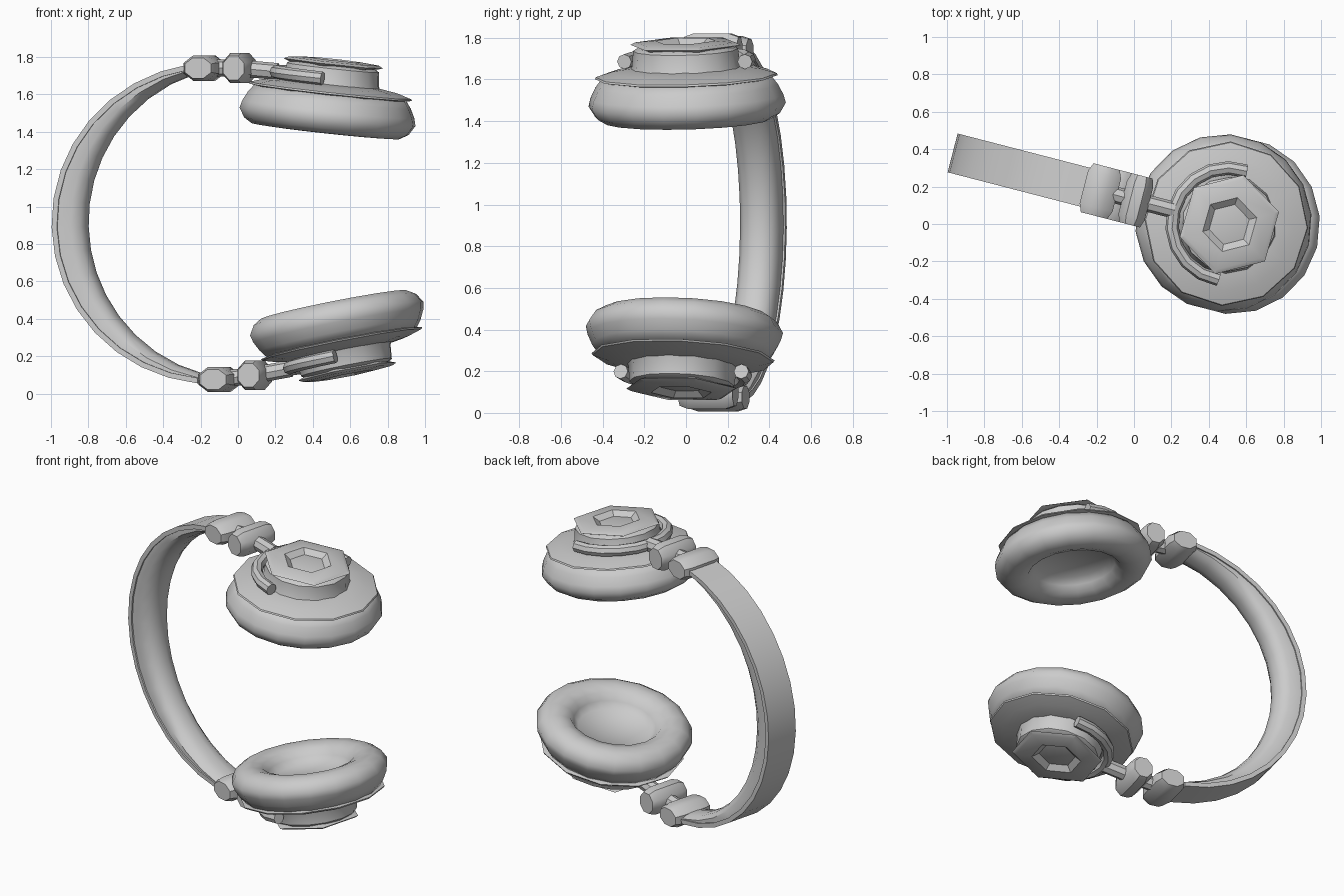
import bpy, bmesh
from math import sin, cos, pi, radians
from mathutils import Matrix, Vector

if "Cube" in bpy.data.objects:
    bpy.data.objects.remove(bpy.data.objects["Cube"])

YAW = radians(-14.5)          # the whole headset is turned about z
CY, SY = cos(YAW), sin(YAW)


def place(x, v, z):
    """x, z as read in the front view; v = offset across the band."""
    return Vector((x - v * SY, (x - 0.5) * SY / CY + v * CY, z))


def finish(name, bm, angle=40):
    bmesh.ops.remove_doubles(bm, verts=bm.verts, dist=1e-5)
    bmesh.ops.recalc_face_normals(bm, faces=bm.faces)
    me = bpy.data.meshes.new(name)
    bm.to_mesh(me)
    bm.free()
    ob = bpy.data.objects.new(name, me)
    bpy.context.collection.objects.link(ob)
    bpy.ops.object.select_all(action='DESELECT')
    ob.select_set(True)
    bpy.context.view_layer.objects.active = ob
    bpy.ops.object.shade_smooth_by_angle(angle=radians(angle))
    return ob


def loft(name, rings, caps=True, angle=40):
    """Join closed rings of points with quads."""
    bm = bmesh.new()
    rows = [[bm.verts.new(p) for p in r] for r in rings]
    n = len(rows[0])
    for a, b in zip(rows, rows[1:]):
        for i in range(n):
            j = (i + 1) % n
            bm.faces.new((a[i], a[j], b[j], b[i]))
    if caps:
        bm.faces.new(rows[0])
        bm.faces.new(rows[-1])
    return finish(name, bm, angle)


def lathe(name, profile, n, mat, phase=0.0, angle=40):
    rings = [[mat @ Vector((max(r, 1e-3) * cos(phase + 2 * pi * i / n),
                            max(r, 1e-3) * sin(phase + 2 * pi * i / n), h))
              for i in range(n)] for r, h in profile]
    return loft(name, rings, True, angle)


def tube(name, pts, radius, n=8):
    rings = []
    for i, p in enumerate(pts):
        d = (pts[min(i + 1, len(pts) - 1)] - pts[max(i - 1, 0)]).normalized()
        side = d.cross(Vector((0, 0, 1))).normalized()
        up = side.cross(d)
        rings.append([p + radius * (cos(2 * pi * k / n) * side + sin(2 * pi * k / n) * up)
                      for k in range(n)])
    return loft(name, rings)


def knob(name, x, z, hx, hz):
    """Eight-sided barrel lying across the band."""
    rings = []
    for v, s in ((-0.135, 0.8), (-0.09, 1), (0.09, 1), (0.135, 0.8)):
        rings.append([place(x + s * hx / 0.924 * cos(pi / 8 + pi / 4 * i), v,
                            z + s * hz / 0.924 * sin(pi / 8 + pi / 4 * i)) for i in range(8)])
    return loft(name, rings)


# Headband: thin outer strip and a padded inner bulge, thickest in the middle
def band(name, section, steps=16):
    rings = []
    for k in range(steps + 1):
        s = k / steps
        a = radians(99 + 165 * s)
        t = 0.05 + 0.115 * sin(pi * s)
        ring = []
        for v, d, f in section:
            r = 0.87 - d - f * t
            ring.append(place(-0.10 + r * cos(a), v, 0.91 + (r - 0.01) * sin(a)))
        rings.append(ring)
    loft(name, rings)


band("headband_strip", [(-0.107, 0, 0), (0.107, 0, 0), (0.107, 0.028, 0), (-0.107, 0.028, 0)])
band("headband_pad", [(-0.098, 0.02, 0), (0.098, 0.02, 0), (0.098, 0, 0.6), (0.07, 0, 0.88),
                      (0.025, 0, 1), (-0.025, 0, 1), (-0.07, 0, 0.88), (-0.098, 0, 0.6)])

# Cup profiles: (radius, distance outward from the ear side)
PAD = [(0, 0.10), (0.22, 0.10), (0.25, 0.06), (0.28, 0.02), (0.34, 0), (0.40, 0.003),
       (0.445, 0.03), (0.475, 0.08), (0.465, 0.12), (0.44, 0.17), (0.41, 0.21), (0, 0.21)]
FLANGE = [(0, 0.205), (0.40, 0.205), (0.44, 0.213), (0.435, 0.222), (0.36, 0.245),
          (0.26, 0.26), (0, 0.26)]
NECK = [(0, 0.22), (0.28, 0.23), (0.26, 0.27), (0.252, 0.345), (0.23, 0.36), (0, 0.36)]
CAP = [(0, 0.35), (0.24, 0.355), (0.275, 0.368), (0.25, 0.38), (0.15, 0.388),
       (0.09, 0.345), (0, 0.34)]

SIDES = (  # name, ear-side centre x, z, tilt, flip, inner knob, outer knob
    ("upper", 0.47, 1.40, 6.4, 1, (-0.18, 1.74), (0.01, 1.74)),
    ("lower", 0.513, 0.478, -11.5, -1, (-0.10, 0.075), (0.09, 0.098)),
)
for side, x, z, tilt, flip, k1, k2 in SIDES:
    m = (Matrix.Translation(place(x, 0, z)) @ Matrix.Rotation(YAW, 4, 'Z')
         @ Matrix.Rotation(radians(tilt), 4, 'Y') @ Matrix.Diagonal((1, 1, flip, 1)))
    lathe(side + "_ear_pad", PAD, 18, m, angle=60)
    lathe(side + "_cup_flange", FLANGE, 12, m, 0.2)
    lathe(side + "_cup_neck", NECK, 14, m)
    lathe(side + "_cup_cap", CAP, 6, m, 0.5, 25)

    # Fork that hugs the neck, its stem and the two hinge barrels
    arc = [m @ Vector((0.3 * cos(a), 0.3 * sin(a), 0.29))
           for a in (radians(85 + 19 * i) for i in range(11))]
    tube(side + "_yoke", arc, 0.036)
    tube(side + "_stem", [place(k1[0], 0, k1[1]), place(k2[0], 0, k2[1]), arc[5]], 0.045)
    knob(side + "_band_end", *k1, 0.088, 0.068)
    knob(side + "_hinge", *k2, 0.07, 0.08)
